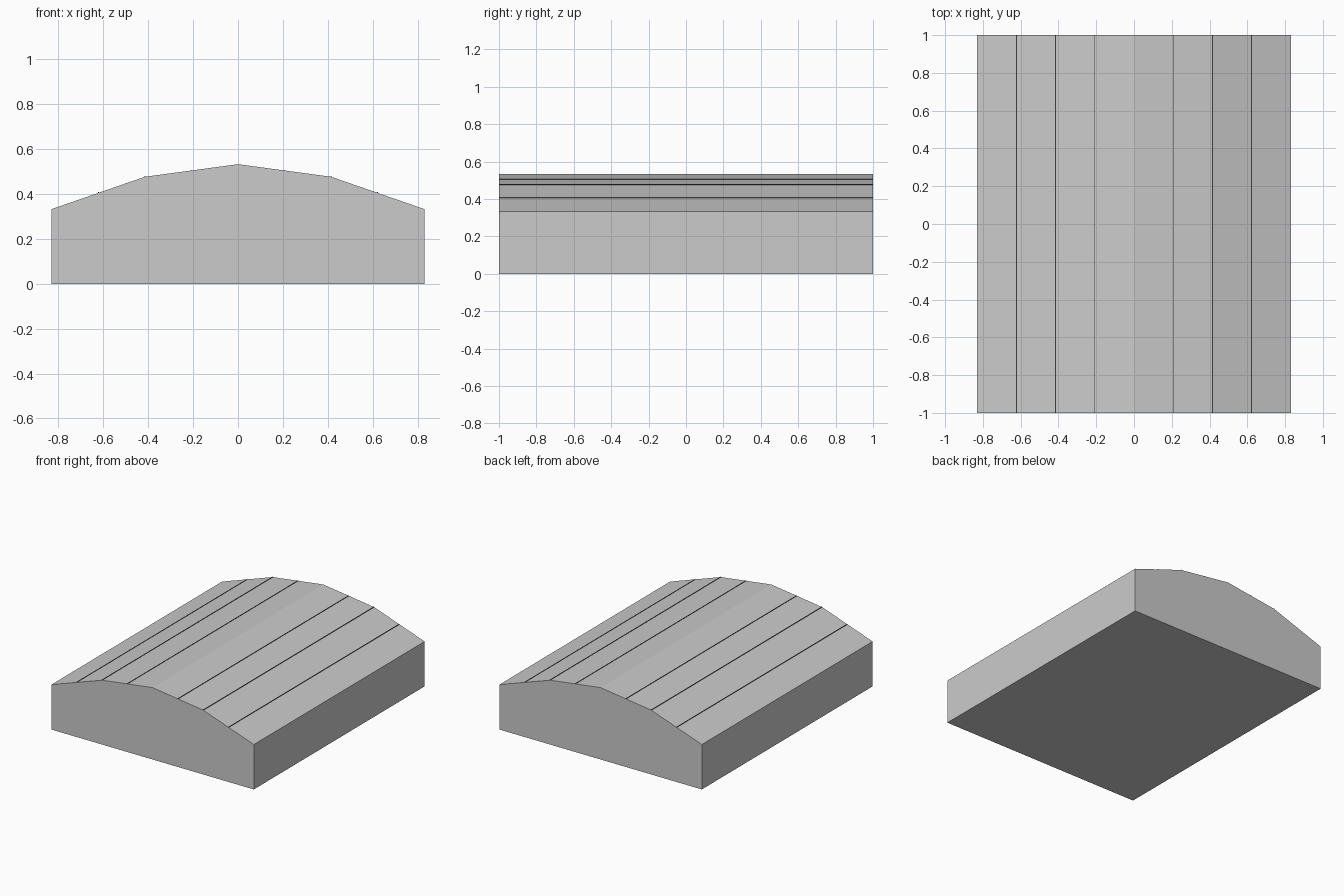
import bpy

if "Cube" in bpy.data.objects:
    bpy.data.objects.remove(bpy.data.objects["Cube"])

HALF_LENGTH = 1.0
# Right half of the curved roof line, from ridge to eave
ROOF = [(0.0, 0.533), (0.415, 0.477), (0.83, 0.333)]


def roof_height(x):
    for (x0, z0), (x1, z1) in zip(ROOF, ROOF[1:]):
        if x <= x1:
            return z0 + (z1 - z0) * (x - x0) / (x1 - x0)
    return ROOF[-1][1]


def extrude_profile(name, profile):
    """Flat-faced prism: an x/z outline (counter-clockwise from the front) swept along y."""
    n = len(profile)
    verts = [(x, y, z) for y in (-HALF_LENGTH, HALF_LENGTH) for x, z in profile]
    faces = [list(range(n)), list(range(2 * n - 1, n - 1, -1))]
    faces += [[(i + 1) % n, i, i + n, (i + 1) % n + n] for i in range(n)]
    mesh = bpy.data.meshes.new(name)
    mesh.from_pydata(verts, [], faces)
    obj = bpy.data.objects.new(name, mesh)
    bpy.context.collection.objects.link(obj)
    return obj


# Solid body with a faceted, arched top
left = [(-x, z) for x, z in ROOF[1:]]
extrude_profile("arched_body", [(-0.83, 0), (0.83, 0)] + ROOF[::-1] + left)

# Hairline seams running lengthwise over the roof
dark = bpy.data.materials.new("dark_seam")
dark.diffuse_color = (0.05, 0.05, 0.05, 1)
dark.use_nodes = True
dark.node_tree.nodes["Principled BSDF"].inputs["Base Color"].default_value = dark.diffuse_color
for side in (-1, 1):
    for x in (0.2075, 0.415, 0.6225):
        z, w = roof_height(x), 0.002
        cx = side * x
        seam = extrude_profile("roof_seam", [
            (cx - w, z - 0.004), (cx + w, z - 0.004), (cx + w, z + 0.003), (cx - w, z + 0.003)])
        seam.data.materials.append(dark)
